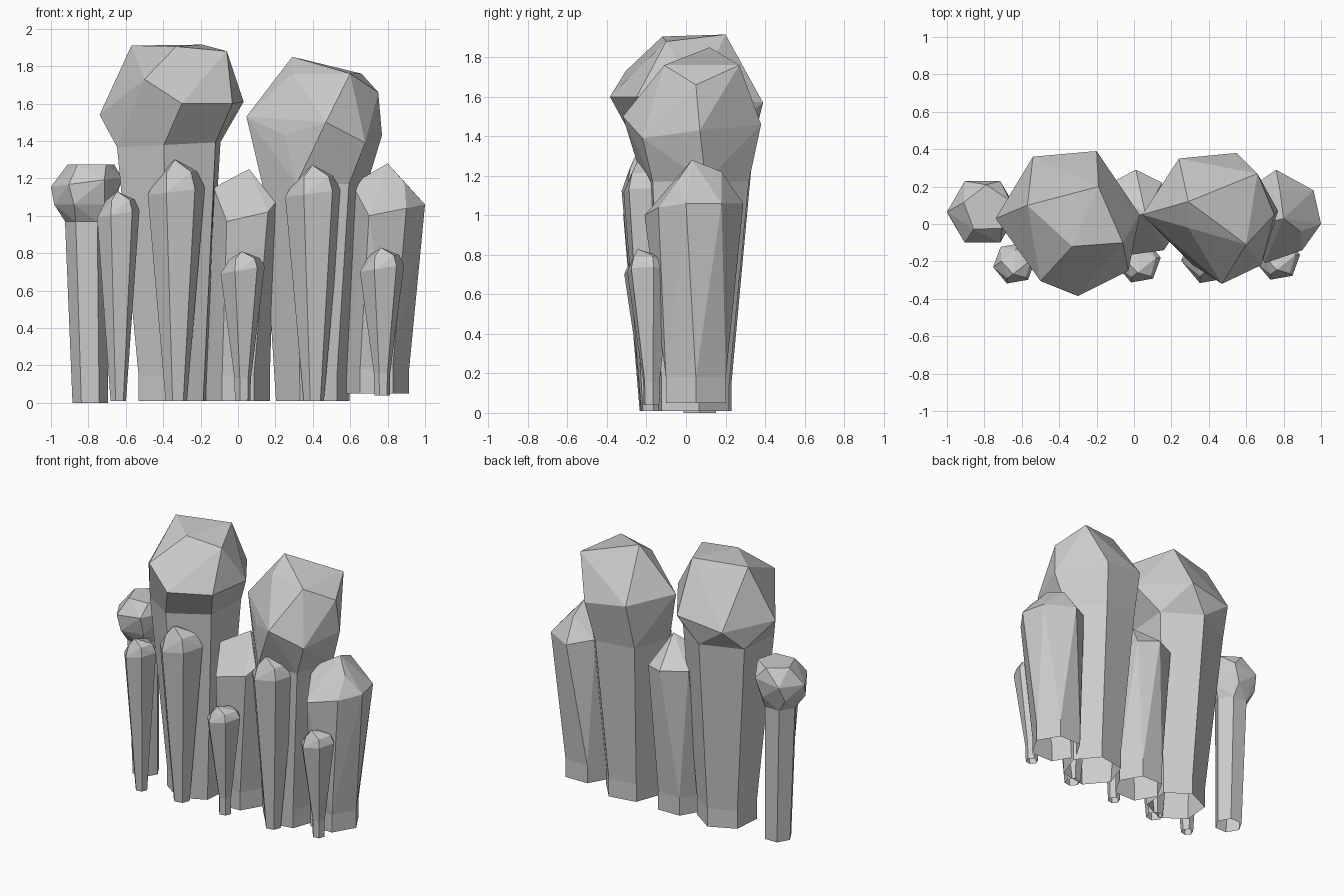
import bpy, bmesh
from math import cos, sin, radians, pi


def ring(x, y, z, r, turn=0, n=6, tilt=0):
    """Flat polygon of points; tilt raises the +x side."""
    return [(x + r * cos(a), y + r * sin(a), z + tilt * cos(a))
            for a in (radians(turn) + i * 2 * pi / n for i in range(n))]


def crystal(name, rings, head):
    """Convex segments through the rings, open below, closed by a faceted head."""
    mesh = bpy.data.meshes.new(name)
    out = bmesh.new()
    levels = rings + [head]
    last = len(levels) - 2
    for i in range(len(levels) - 1):
        bm = bmesh.new()
        group = {}
        for side, level in enumerate((levels[i], levels[i + 1])):
            for p in level:
                group[bm.verts.new(p)] = side
        bmesh.ops.convex_hull(bm, input=list(bm.verts))
        for f in bm.faces:
            kinds = {group[v] for v in f.verts}
            # leave out the open base and the hidden caps between segments
            if kinds == {0} or (kinds == {1} and i < last):
                continue
            out.faces.new([out.verts.new(v.co) for v in f.verts])
        bm.free()
    bmesh.ops.remove_doubles(out, verts=out.verts, dist=0.0005)
    bmesh.ops.dissolve_limit(out, angle_limit=radians(4), verts=out.verts, edges=out.edges)
    bmesh.ops.recalc_face_normals(out, faces=out.faces)
    out.to_mesh(mesh)
    out.free()
    ob = bpy.data.objects.new(name, mesh)
    bpy.context.collection.objects.link(ob)
    return ob


# two tall crystals with swollen heads
crystal("tall_crystal_left",
        [ring(-0.35, 0.03, 0.01, 0.2, 25), ring(-0.35, 0.03, 0.14, 0.2, 25),
         ring(-0.37, 0.04, 1.38, 0.305, 25, tilt=0.015)],
        [(-0.74, 0.03, 1.54), (-0.54, 0.36, 1.52), (-0.2, 0.39, 1.57),
         (0.03, 0.05, 1.61), (-0.03, -0.25, 1.6), (-0.3, -0.385, 1.6),
         (-0.5, -0.305, 1.73), (-0.57, 0.1, 1.91), (-0.19, 0.2, 1.915),
         (-0.33, -0.12, 1.905), (-0.06, -0.1, 1.88)])
crystal("tall_crystal_right",
        [ring(0.4, 0.03, 0.01, 0.2, 10), ring(0.4, 0.03, 0.14, 0.2, 10),
         ring(0.41, 0.05, 1.17, 0.285, 10)],
        [(0.045, 0.05, 1.53), (0.24, 0.35, 1.5), (0.55, 0.38, 1.46),
         (0.77, 0.07, 1.43), (0.68, -0.22, 1.39), (0.47, -0.32, 1.5),
         (0.25, -0.15, 1.43), (0.29, 0.12, 1.85), (0.29, -0.02, 1.76),
         (0.6, -0.11, 1.76), (0.75, 0.05, 1.66), (0.66, 0.27, 1.76)])

# two broad crystals of middle height
crystal("middle_crystal_centre",
        [ring(0, 0.05, 0.01, 0.17), ring(0, 0.05, 0.14, 0.17)],
        [(0.2, -0.08, 1.07), (0.15, 0.22, 1.05), (0.01, 0.29, 1.07),
         (-0.16, 0.2, 1.08), (-0.13, -0.02, 1.15), (-0.06, -0.17, 0.97),
         (0.16, -0.14, 1.02), (0.06, 0.06, 1.25)])
crystal("middle_crystal_right",
        [ring(0.74, 0.05, 0.05, 0.175), ring(0.74, 0.05, 0.18, 0.175)],
        [(1.0, 0.0, 1.06), (0.96, 0.18, 1.06), (0.76, 0.29, 1.06),
         (0.6, 0.18, 1.1), (0.61, -0.02, 1.17), (0.7, -0.21, 1.0),
         (0.9, -0.14, 1.04), (0.8, 0.03, 1.28), (0.78, 0.18, 1.22),
         (0.89, -0.04, 1.18)])

# slim shards leaning out along the front:
# x, y at base, y at shoulder, base z, shoulder z, top z, width, base width
shards = [("front_shard_left", -0.33, -0.175, -0.18, 0.01, 1.13, 1.3, 0.155, 0.058),
          ("front_shard_right", 0.405, -0.175, -0.17, 0.01, 1.12, 1.27, 0.155, 0.055),
          ("short_shard_left", -0.64, -0.195, -0.21, 0.01, 1.01, 1.13, 0.115, 0.042),
          ("short_shard_centre", 0.025, -0.185, -0.2, 0.01, 0.71, 0.81, 0.12, 0.042),
          ("short_shard_right", 0.77, -0.175, -0.185, 0.04, 0.72, 0.83, 0.12, 0.042)]
for name, x, yb, ys, z0, z1, z2, r, rb in shards:
    tip = ring(x + 0.01, ys - r * 0.1, z1 + 0.6 * (z2 - z1), r * 0.72, 20, 5, tilt=0.005)
    crystal(name, [ring(x, yb, z0, rb, 10), ring(x, yb, z0 + 0.12, rb * 1.06, 10),
                   ring(x, ys, z1, r, 10, tilt=0.02)],
            tip + [(x - r * 0.05, ys - r * 0.5, z2)])

# knobbed crystal on the left
crystal("knobbed_crystal",
        [ring(-0.79, 0.07, 0.0, 0.095), ring(-0.81, 0.07, 0.97, 0.115)],
        ring(-0.82, 0.06, 1.06, 0.165, 10) + ring(-0.81, 0.065, 1.18, 0.19, 0, tilt=0.025)
        + ring(-0.785, 0.08, 1.275, 0.13, 20, 5))
